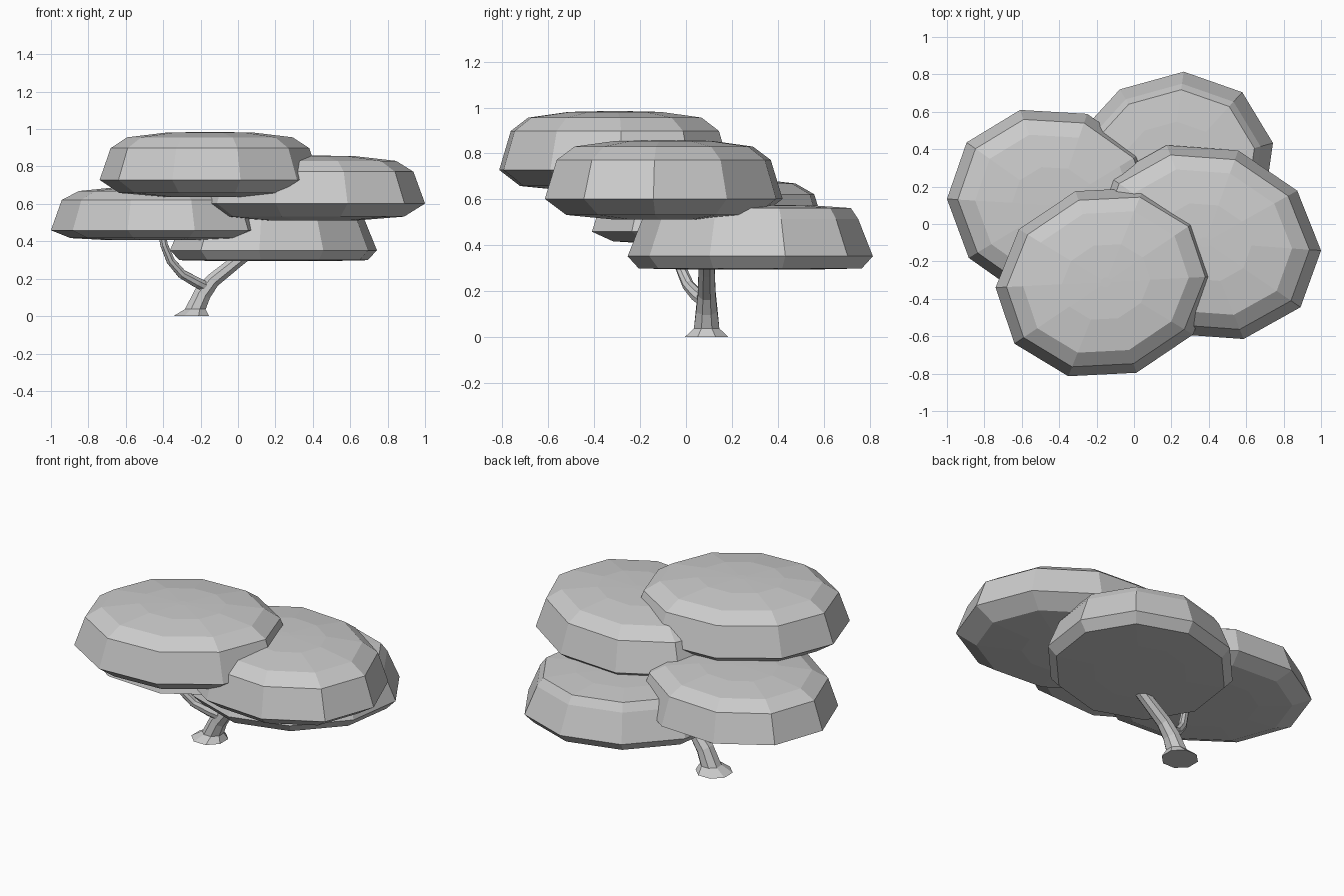
import bpy, bmesh, math
from mathutils import Vector

if "Cube" in bpy.data.objects:
    bpy.data.objects.remove(bpy.data.objects["Cube"])


def loft(name, rings):
    """Skin a stack of equal-sized vertex loops, capping both ends."""
    bm = bmesh.new()
    loops = [[bm.verts.new(p) for p in ring] for ring in rings]
    n = len(loops[0])
    for lo, hi in zip(loops, loops[1:]):
        for i in range(n):
            j = (i + 1) % n
            bm.faces.new((lo[i], lo[j], hi[j], hi[i]))
    bm.faces.new(loops[0][::-1])
    bm.faces.new(loops[-1])
    bmesh.ops.recalc_face_normals(bm, faces=bm.faces)
    mesh = bpy.data.meshes.new(name)
    bm.to_mesh(mesh)
    bm.free()
    ob = bpy.data.objects.new(name, mesh)
    bpy.context.collection.objects.link(ob)
    return ob


def canopy(name, center, major, minor, profile, sides=10):
    """Ten-sided flattened dome; profile is (radius factor, height above rim)."""
    c, u, v = Vector(center), Vector((*major, 0)), Vector((*minor, 0))
    rings = []
    for r, z in profile:
        rings.append([c + Vector((0, 0, z))
                      + r * (u * math.cos(t) + v * math.sin(t))
                      for t in (2 * math.pi * i / sides for i in range(sides))])
    return loft(name, rings)


def tube(name, path, sides=8):
    """Tapered tube through (x, y, z, radius) points."""
    pts = [Vector(p[:3]) for p in path]
    rings = []
    for i, p in enumerate(path):
        d = (pts[min(i + 1, len(pts) - 1)] - pts[max(i - 1, 0)]).normalized()
        if p[2] < 0.05:
            d = Vector((0, 0, 1))      # keep the foot level
        side = Vector((0, 1, 0)).cross(d).normalized()
        up = d.cross(side)
        rings.append([pts[i] + p[3] * (side * math.cos(t) + up * math.sin(t))
                      for t in (2 * math.pi * (k + 0.5) / sides for k in range(sides))])
    return loft(name, rings)


# Dome profiles, bottom to top
tall = [(0.42, -0.09), (0.82, -0.07), (1, 0), (0.9, 0.17),
        (0.75, 0.228), (0.4, 0.253), (0.05, 0.257)]
shallow = [(0.5, -0.052), (0.82, -0.042), (1, 0), (0.9, 0.163),
           (0.74, 0.21), (0.4, 0.23), (0.05, 0.233)]
boxy = [(0.5, -0.058), (0.91, -0.053), (1, 0), (0.88, 0.163),
        (0.82, 0.21), (0.5, 0.222), (0.05, 0.225)]

# Four overlapping foliage domes
canopy("foliage_top", (-0.15, -0.31, 0.728), (0.59, 0.03), (0.02, 0.52), tall)
canopy("foliage_right", (0.38, -0.097, 0.602), (0.62, -0.045), (-0.015, 0.53), tall)
canopy("foliage_left", (-0.42, 0.10, 0.459), (0.58, -0.034), (-0.01, 0.525), shallow)
canopy("foliage_back", (0.19, 0.28, 0.352), (0.553, 0.153), (-0.10, 0.512), boxy)

# Trunk with flared foot, bending into the right branch
tube("trunk", [(-0.25, 0.09, 0, 0.103), (-0.228, 0.09, 0.037, 0.06),
               (-0.19, 0.09, 0.12, 0.05), (-0.135, 0.09, 0.19, 0.042),
               (-0.01, 0.09, 0.29, 0.038), (0.08, 0.09, 0.36, 0.036)])

# Left branch sweeping up and forward
tube("branch", [(-0.17, 0.08, 0.155, 0.03), (-0.22, 0.05, 0.18, 0.03),
                (-0.30, 0.01, 0.225, 0.026), (-0.36, -0.02, 0.295, 0.024),
                (-0.395, -0.045, 0.38, 0.022), (-0.41, -0.05, 0.46, 0.02)])
